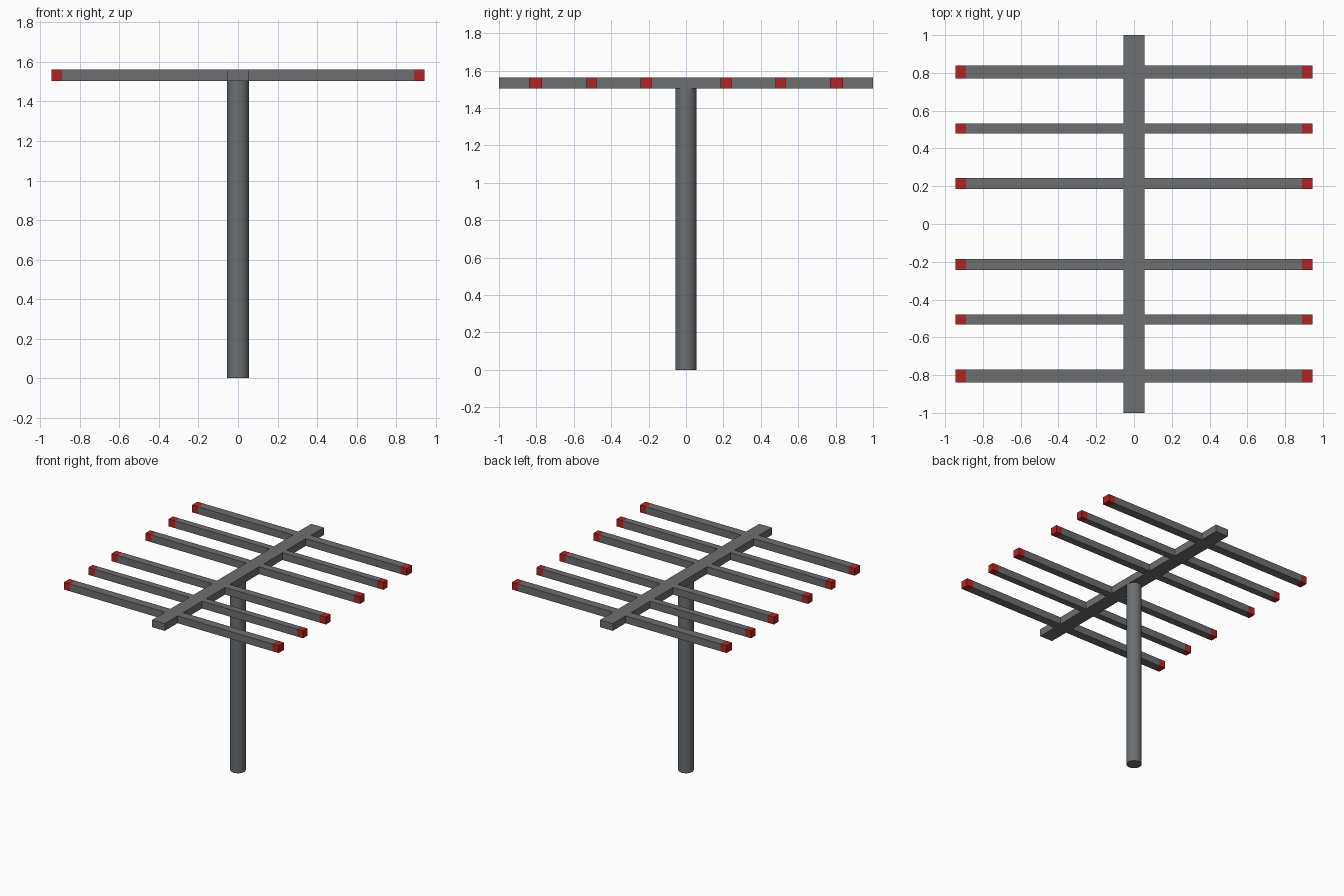
import bpy

if "Cube" in bpy.data.objects:
    bpy.data.objects.remove(bpy.data.objects["Cube"])

BOTTOM, TOP = 1.504, 1.562      # height range of boom and arms
BOOM_HALF = 0.056               # half width of the boom
TIP_IN, TIP_OUT = 0.89, 0.945   # x range of the red tips


def material(name, rgb):
    mat = bpy.data.materials.new(name)
    mat.diffuse_color = (*rgb, 1)
    mat.use_nodes = True
    mat.node_tree.nodes["Principled BSDF"].inputs["Base Color"].default_value = mat.diffuse_color
    return mat


steel = material("steel grey", (0.155, 0.158, 0.165))
pole_grey = material("pole grey", (0.145, 0.160, 0.168))
red = material("red", (0.45, 0.018, 0.018))


def box(name, x, y, z, mat):
    """Box from (min, max) ranges on each axis."""
    bpy.ops.mesh.primitive_cube_add(size=1)
    ob = bpy.context.object
    ob.name = name
    for v in ob.data.vertices:
        v.co = [r[0] if c < 0 else r[1] for c, r in zip(v.co, (x, y, z))]
    ob.data.materials.append(mat)
    return ob


# Upright pole
bpy.ops.mesh.primitive_cylinder_add(vertices=32, radius=0.056, depth=BOTTOM,
                                    location=(0, 0, BOTTOM / 2))
pole = bpy.context.object
pole.name = "pole"
pole.data.materials.append(pole_grey)
bpy.ops.object.shade_smooth_by_angle()

# Long boom along y
box("boom", (-BOOM_HALF, BOOM_HALF), (-1, 1), (BOTTOM, TOP), steel)

# Cross arms with red tips, on both sides and at both ends of the boom
for row, (centre, width) in enumerate(((0.214, 0.060), (0.505, 0.053), (0.805, 0.068)), 1):
    for end, sy in (("back", 1), ("front", -1)):
        y = (sy * centre - width / 2, sy * centre + width / 2)
        for side, sx in (("right", 1), ("left", -1)):
            label = f"{end}_{side}_{row}"
            arm_x = sorted((sx * BOOM_HALF, sx * TIP_IN))
            tip_x = sorted((sx * TIP_IN, sx * TIP_OUT))
            box(f"arm_{label}", arm_x, y, (BOTTOM, TOP), steel)
            box(f"tip_{label}", tip_x, y, (BOTTOM, TOP), red)
